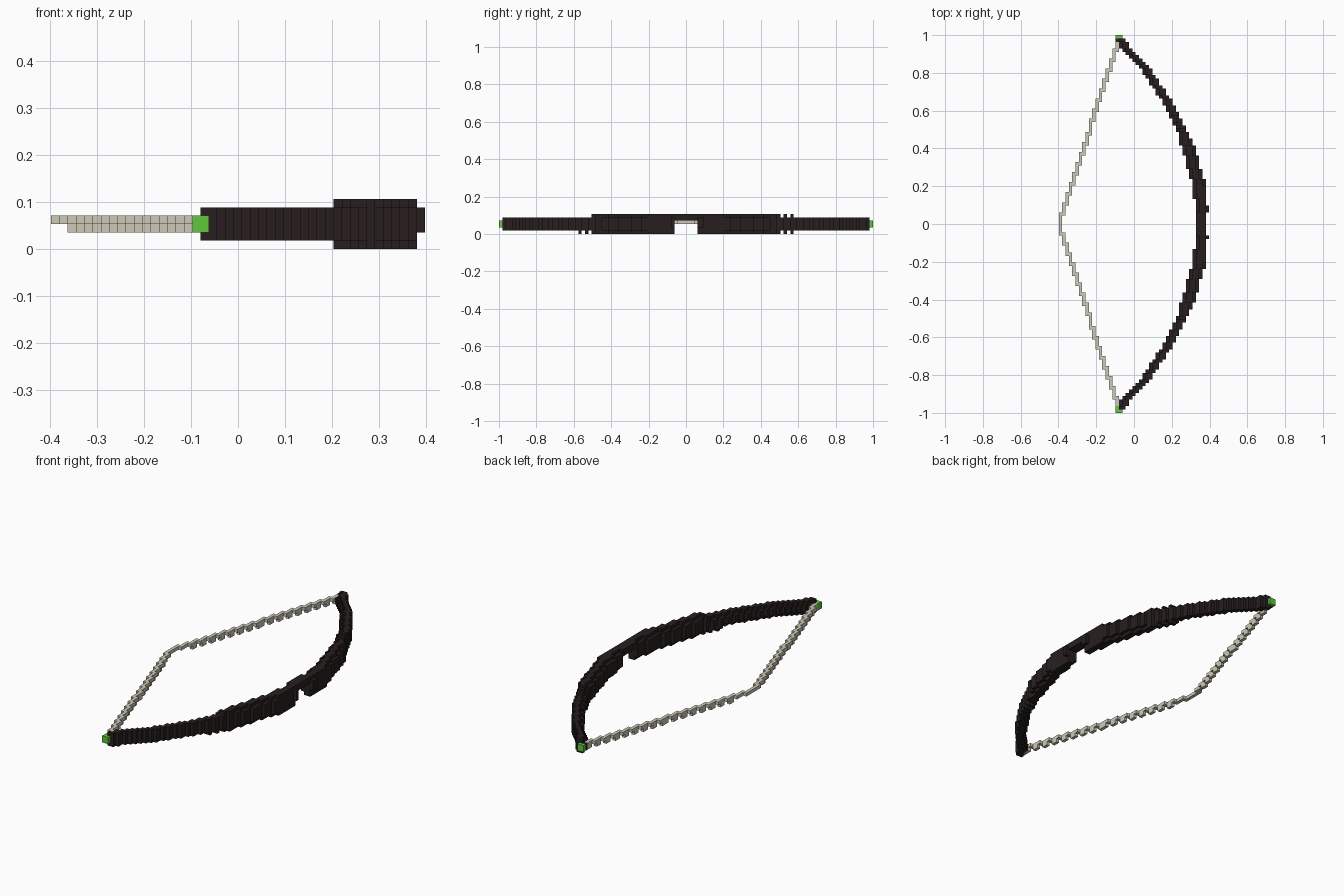
import bpy
import bmesh
from mathutils import Vector

cube = bpy.data.objects.get("Cube")
if cube:
    bpy.data.objects.remove(cube, do_unlink=True)

ROWS, COLS = 113, 45
S = 2 / ROWS  # edge of one block
MID = ROWS // 2


def material(name, rgb):
    m = bpy.data.materials.new(name)
    m.use_nodes = True
    m.diffuse_color = (*rgb, 1)
    m.node_tree.nodes["Principled BSDF"].inputs["Base Color"].default_value = (*rgb, 1)
    return m


def build_blocks(name, cells, mat):
    """Skin a set of (column, row, layer) blocks with outer faces only."""
    bm = bmesh.new()
    verts = {}

    def corner(p):
        if p not in verts:
            verts[p] = bm.verts.new(Vector((p[0] - COLS / 2, p[1] - ROWS / 2, p[2])) * S)
        return verts[p]

    for c in sorted(cells):
        for axis in range(3):
            u, v = (axis + 1) % 3, (axis + 2) % 3
            for side in (0, 1):
                near = list(c)
                near[axis] += 2 * side - 1
                if tuple(near) in cells:
                    continue
                loop = []
                for du, dv in ((0, 0), (1, 0), (1, 1), (0, 1)):
                    p = list(c)
                    p[axis] += side
                    p[u] += du
                    p[v] += dv
                    loop.append(corner(tuple(p)))
                bm.faces.new(loop if side else loop[::-1])
    mesh = bpy.data.meshes.new(name)
    bm.to_mesh(mesh)
    bm.free()
    mesh.materials.append(mat)
    obj = bpy.data.objects.new(name, mesh)
    bpy.context.collection.objects.link(obj)


def lerp_profile(points, t):
    for (a, x), (b, y) in zip(points, points[1:]):
        if t <= b:
            return x + (y - x) * max(t - a, 0) / (b - a)
    return points[-1][1]


dark_wood = material("dark wood", (0.021, 0.0135, 0.0135))
cord = material("pale cord", (0.61, 0.59, 0.48))
green = material("bright green", (0.115, 0.57, 0.047))

# Green caps on both tips; the front one reaches one row into the limb
front_tip = {(i, j, k) for i in (17, 18) for j in (0, 1) for k in (2, 3)}
back_tip = {(i, ROWS - 1, k) for i in (17, 18) for k in (2, 3)}

# Bow limbs and thicker riser: outer edge of the curve by distance from the middle
outer_edge = [(0, .38), (.2, .38), (.29, .357), (.4, .323), (.55, .253),
              (.7, .17), (.85, .065), (.98, -.058)]
limbs = set()
for j in range(1, ROWS - 1):
    d = abs(j - MID)
    y = d * S
    outer = round(lerp_profile(outer_edge, y) / S + COLS / 2)
    width = 4 if .14 < y < .45 else 3
    riser = d <= 28
    band = d in (30, 32)
    bottom = 0 if riser or band else 1
    top = 6 if riser or (band and j > MID) else 5
    if d <= 3:  # arrow rest notch
        bottom = 4
    for k in range(bottom, top):
        # Outermost layers are narrower, which rounds the section
        edge_layer = k in (bottom, top - 1) and d > 3
        inner = outer - width + edge_layer
        end = outer - (edge_layer and width == 4 and y > .2)
        limbs.update((i, j, k) for i in range(max(inner, 17), end))

# Small nubs on the outside of the riser
for j in (MID - 4, MID + 4, MID + 5):
    limbs.update((COLS - 1, j, k) for k in (2, 3, 4))
limbs -= front_tip

# Drawn string: stepped diagonals meeting at the nocking point, notched below
string = set()
for j in range(2, ROWS - 2):
    d = abs(j - MID) / 54
    first, last = int(d * 17.4), min(int((d + .018) * 17.4), 17)
    for i in range(first, last + 1):
        string.add((i, j, 3))
    if first == last and first > 1:
        string.add((first, j, 2))

build_blocks("bow_limbs", limbs, dark_wood)
build_blocks("bow_string", string - limbs, cord)
build_blocks("front_tip", front_tip, green)
build_blocks("back_tip", back_tip, green)
